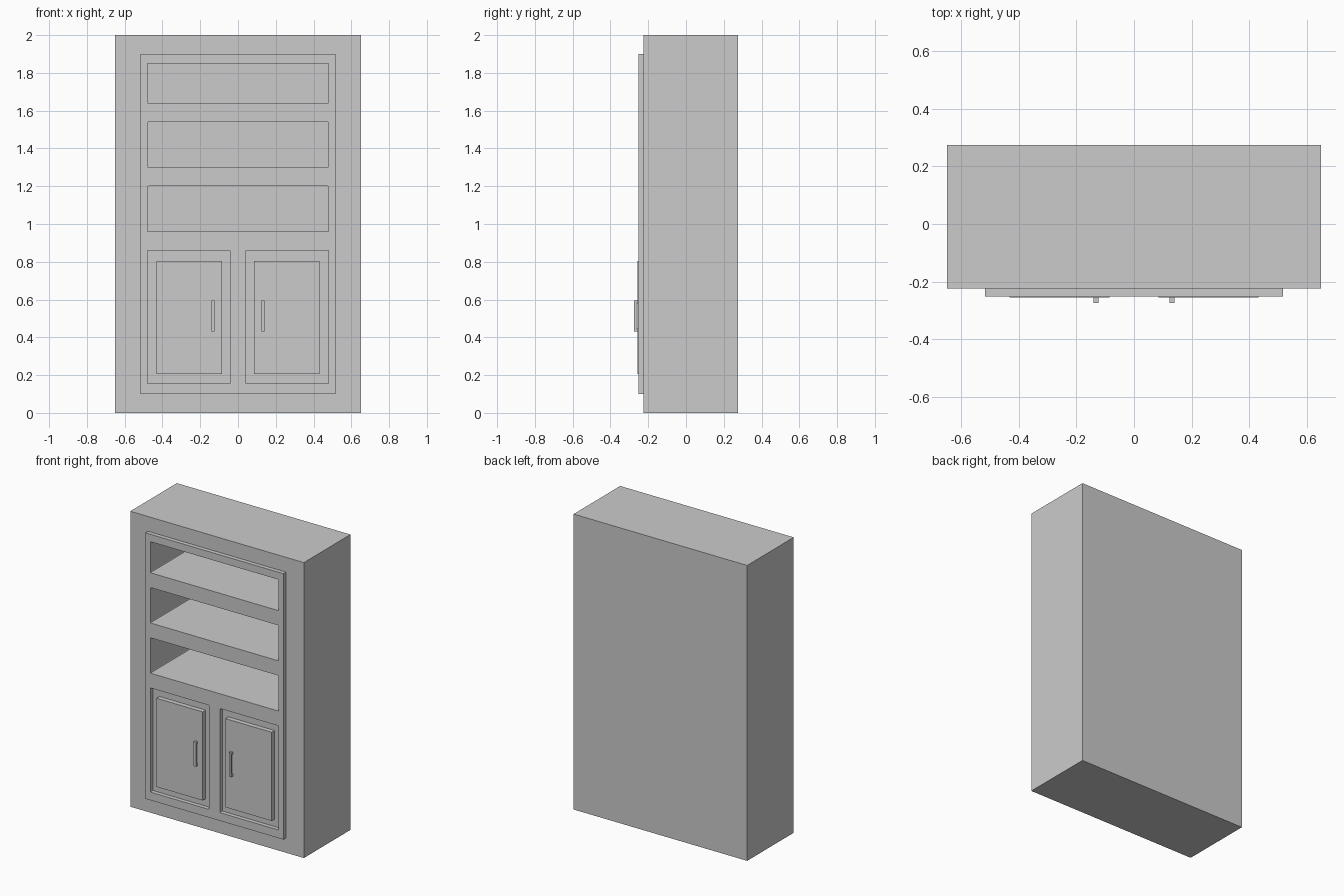
import bpy
import bmesh
from mathutils import Matrix

if "Cube" in bpy.data.objects:
    bpy.data.objects.remove(bpy.data.objects["Cube"])

BACK, FRONT = 0.274, -0.224      # carcass depth range
FRAME, PANEL, TIP = -0.252, -0.256, -0.274


def boxes(name, specs, round_y=0.0):
    """One object from boxes given as (x0, x1, y0, y1, z0, z1)."""
    bm = bmesh.new()
    for x0, x1, y0, y1, z0, z1 in specs:
        mat = Matrix.Translation(((x0 + x1) / 2, (y0 + y1) / 2, (z0 + z1) / 2))
        mat = mat @ Matrix.Diagonal((x1 - x0, y1 - y0, z1 - z0, 1))
        bmesh.ops.create_cube(bm, size=1, matrix=mat)
    if round_y:
        edges = [e for e in bm.edges
                 if abs(e.verts[0].co.y - e.verts[1].co.y) > 1e-4]
        bmesh.ops.bevel(bm, geom=edges, offset=round_y, segments=2,
                        profile=0.5, affect='EDGES')
    bmesh.ops.recalc_face_normals(bm, faces=bm.faces)
    mesh = bpy.data.meshes.new(name)
    bm.to_mesh(mesh)
    bm.free()
    obj = bpy.data.objects.new(name, mesh)
    bpy.context.collection.objects.link(obj)
    return obj


def cut(obj, cutter):
    mod = obj.modifiers.new("openings", 'BOOLEAN')
    mod.operation = 'DIFFERENCE'
    mod.solver = 'EXACT'
    mod.object = cutter


# Carcass and raised face frame
carcass = boxes("carcass", [(-0.65, 0.65, FRONT, BACK, 0, 2)])
face_frame = boxes("face_frame", [(-0.517, 0.517, FRAME, FRONT, 0.1, 1.9)])

# Three open shelf bays and two door recesses
bays = [(0.96, 1.20), (1.30, 1.54), (1.64, 1.85)]
shelf_cutter = boxes("shelf_cutter",
                     [(-0.48, 0.48, -0.4, 0.235, a, b) for a, b in bays], 0.006)
door_cutter = boxes("door_cutter",
                    [(-0.48, -0.04, -0.4, -0.1, 0.155, 0.86),
                     (0.04, 0.48, -0.4, -0.1, 0.155, 0.86)], 0.006)
for cutter in (shelf_cutter, door_cutter):
    cutter.hide_render = True
    cutter.hide_viewport = True
    cutter.display_type = 'WIRE'
cut(carcass, shelf_cutter)
cut(face_frame, shelf_cutter)
cut(face_frame, door_cutter)

# Doors and their pull handles, right side mirrored to the left
door = boxes("door_panel", [(0.085, 0.432, PANEL, FRONT, 0.205, 0.805)])
hx0, hx1 = 0.124, 0.141
handle = boxes("door_handle", [
    (hx0, hx1, TIP, -0.263, 0.43, 0.595),
    (hx0, hx1, -0.263, PANEL, 0.43, 0.447),
    (hx0, hx1, -0.263, PANEL, 0.578, 0.595)])
for part in (door, handle):
    mirror = part.modifiers.new("mirror", 'MIRROR')
    mirror.use_axis = (True, False, False)
    mirror.use_mirror_merge = False
